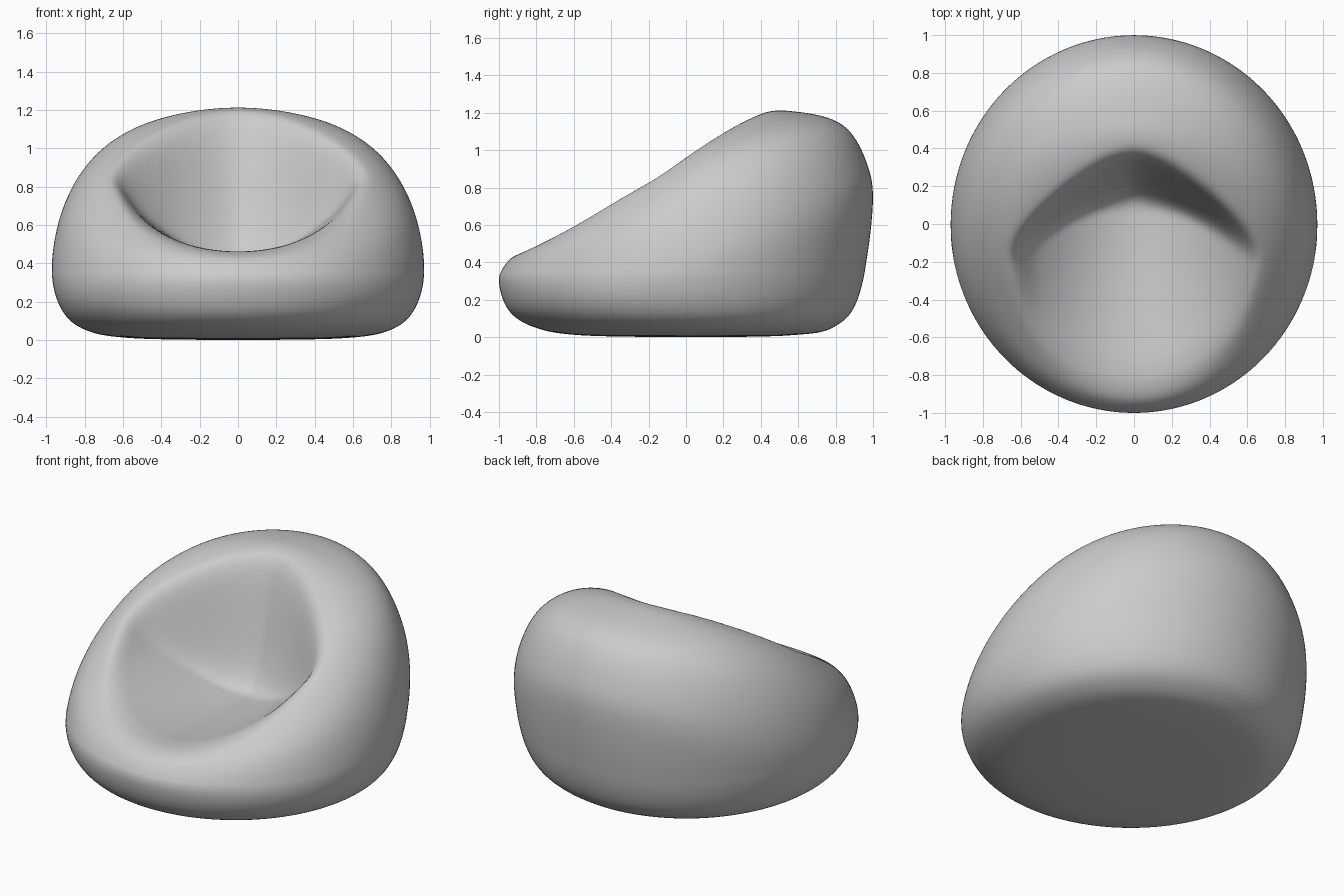
import bpy, bmesh, math

if "Cube" in bpy.data.objects:
    bpy.data.objects.remove(bpy.data.objects["Cube"])

# Outer (radius, height) profiles, bottom centre -> top centre
FRONT = [(0, 0), (.55, .01), (.8, .05), (.945, .14), (1, .3), (.95, .41), (.84, .485), (.7, .545), (.38, .74), (0, .97)]
SIDE = [(0, 0), (.55, .01), (.8, .055), (.925, .17), (.972, .38), (.925, .64), (.81, .835), (.63, .955), (.35, .985), (0, .97)]
BACK = [(0, 0), (.55, .01), (.8, .06), (.93, .24), (1, .7), (.965, .94), (.84, 1.135), (.6, 1.205), (.37, 1.185), (0, .965)]
SEGMENTS, STEPS = 160, 12


def blend(f, m, b, s):
    # Quadratic blend front (-1) / side (0) / back (+1)
    return m + s * (b - f) / 2 + s * s * ((b + f) / 2 - m)


def spline(points):
    # Catmull-Rom curve through the profile points
    out = []
    n = len(points)
    for i in range(n - 1):
        p = [points[max(0, min(n - 1, j))] for j in range(i - 1, i + 3)]
        for k in range(STEPS):
            t = k / STEPS
            out.append(tuple(
                .5 * (2 * b + (c - a) * t + (2 * a - 5 * b + 4 * c - d) * t * t
                      + (3 * b - a - 3 * c + d) * t ** 3)
                for a, b, c, d in zip(*p)))
    return out + [points[-1]]


def seat_height(x, y):
    # Sunken seat with raised flanks and a steep chevron-shaped backrest
    floor = .42 + .08 * y * y + (.6 + .5 * (y + .8)) * x * x
    floor += 3 * max(0, abs(x) - .5) ** 2
    d = y - (.29 - .25 * math.sqrt(x * x + .003) - .42 * x * x)
    t = max(0, min(1, (d + .14) / .36))
    return floor + 1.2 * t * t * (3 - 2 * t)


def smooth_min(a, b, k=.09):
    h = max(k - abs(a - b), 0) / k
    return min(a, b) - h * h * k / 4


# Bean bag body: rings swept around with the seat pressed in
bm = bmesh.new()
columns = []
for i in range(SEGMENTS):
    ang = 2 * math.pi * i / SEGMENTS
    c, s = math.cos(ang), math.sin(ang)
    profile = [(blend(f[0], m[0], b[0], s), blend(f[1], m[1], b[1], s))
               for f, m, b in zip(FRONT, SIDE, BACK)]
    column = []
    for r, z in spline(profile)[1:-1]:
        x, y = r * c, r * s
        z = max(z, 0)
        column.append(bm.verts.new((x, y, smooth_min(z, seat_height(x, y)))))
    columns.append(column)
bottom = bm.verts.new((0, 0, 0))
top = bm.verts.new((0, 0, smooth_min(.97, seat_height(0, 0))))
for i in range(SEGMENTS):
    a, b = columns[i], columns[(i + 1) % SEGMENTS]
    bm.faces.new((bottom, b[0], a[0]))
    bm.faces.new((top, a[-1], b[-1]))
    for j in range(len(a) - 1):
        bm.faces.new((a[j], b[j], b[j + 1], a[j + 1]))
# Relax the pressed fabric slightly
for _ in range(6):
    bmesh.ops.smooth_vert(bm, verts=[v for v in bm.verts if v.co.z > .35], factor=.5,
                          use_axis_x=True, use_axis_y=True, use_axis_z=True)
bmesh.ops.recalc_face_normals(bm, faces=bm.faces)
for f in bm.faces:
    f.smooth = True
mesh = bpy.data.meshes.new("bean_bag_seat")
bm.to_mesh(mesh)
bm.free()
bpy.context.collection.objects.link(bpy.data.objects.new("bean_bag_seat", mesh))
